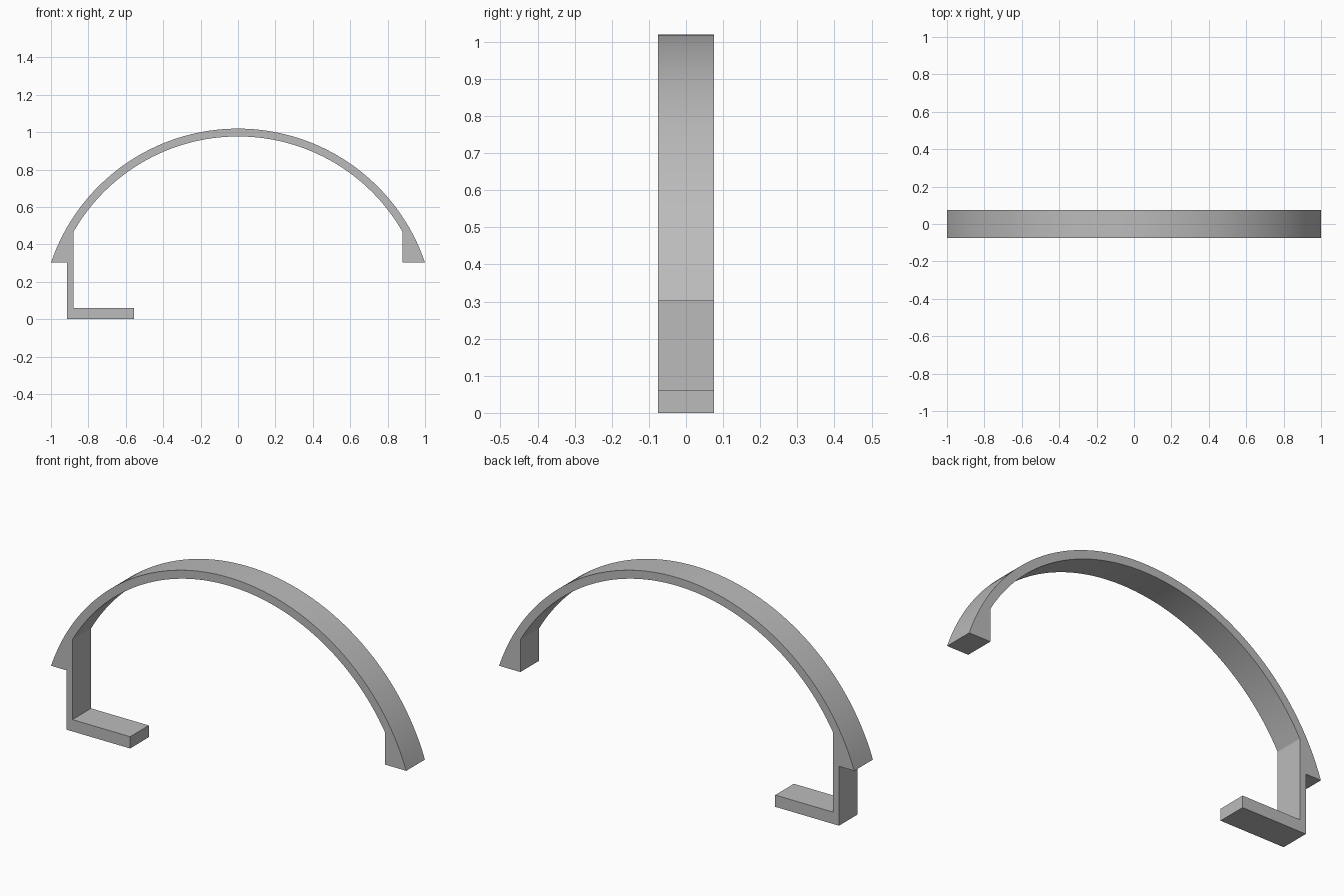
import bpy, bmesh, math

cube = bpy.data.objects.get("Cube")
if cube:
    bpy.data.objects.remove(cube, do_unlink=True)

WIDTH = 0.15          # depth of the band along y
TOP = 1.019           # crown of the arch
BASE = 0.302          # underside of the arch ends
INNER_X = 0.88        # vertical inner faces of the ends
THICK = 0.042         # band thickness
SEGMENTS = 64

# Circle through both outer tips and the crown
rise = TOP - BASE
RADIUS = (1 + rise ** 2) / (2 * rise)
CENTRE_Z = TOP - RADIUS


def arc(radius, half_width):
    """Points from -half_width to +half_width along a circle about the arch centre."""
    reach = math.asin(half_width / radius)
    angles = [reach * (2 * i / SEGMENTS - 1) for i in range(SEGMENTS + 1)]
    return [(radius * math.sin(a), CENTRE_Z + radius * math.cos(a)) for a in angles]


# Side profile: outer curve, right end, inner curve, then the hooked leg
profile = arc(RADIUS, 1.0)
profile += [(INNER_X, BASE)]
profile += reversed(arc(RADIUS - THICK, INNER_X))
profile += [(-INNER_X, 0.06), (-0.555, 0.06), (-0.555, 0), (-0.914, 0), (-0.914, BASE)]

# Extrude the profile into a solid band
bm = bmesh.new()
face = bm.faces.new([bm.verts.new((x, -WIDTH / 2, z)) for x, z in profile])
extruded = bmesh.ops.extrude_face_region(bm, geom=[face])
moved = [v for v in extruded["geom"] if isinstance(v, bmesh.types.BMVert)]
bmesh.ops.translate(bm, verts=moved, vec=(0, WIDTH, 0))
bmesh.ops.recalc_face_normals(bm, faces=bm.faces)
mesh = bpy.data.meshes.new("arched_band")
bm.to_mesh(mesh)
bm.free()

band = bpy.data.objects.new("arched_band", mesh)
bpy.context.collection.objects.link(band)

# Plain grey finish
grey = bpy.data.materials.new("grey")
grey.use_nodes = True
colour = (0.5, 0.5, 0.5, 1)
grey.diffuse_color = colour
grey.node_tree.nodes["Principled BSDF"].inputs["Base Color"].default_value = colour
mesh.materials.append(grey)

# Smooth curves with crisp corners
bpy.ops.object.select_all(action="DESELECT")
band.select_set(True)
bpy.context.view_layer.objects.active = band
bpy.ops.object.shade_smooth_by_angle(angle=math.radians(20))
